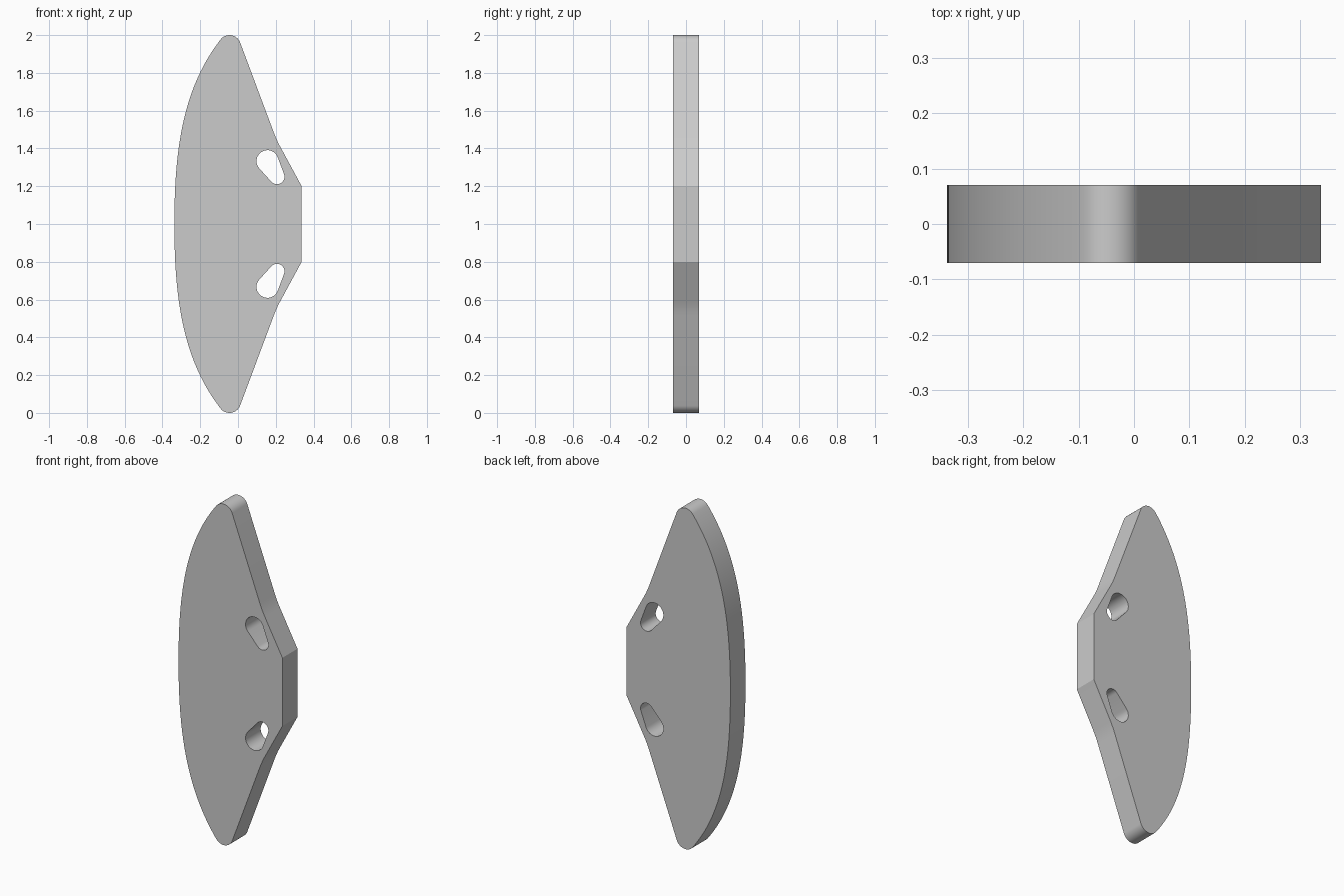
import bpy, bmesh
from math import cos, sin, radians, atan2, acos, hypot, pi
from mathutils import Vector
from mathutils.geometry import interpolate_bezier

cube = bpy.data.objects.get("Cube")
if cube:
    bpy.data.objects.remove(cube)

THICK = 0.14


def arc(cx, cz, r, a0, a1, n):
    """Points on an arc, angles in radians."""
    return [(cx + r * cos(a0 + (a1 - a0) * i / n),
             cz + r * sin(a0 + (a1 - a0) * i / n)) for i in range(n + 1)]


def bezier(p0, p1, p2, p3, n):
    pts = interpolate_bezier(*[Vector((x, z, 0)) for x, z in (p0, p1, p2, p3)], n)
    return [(p.x, p.y) for p in pts]


def tapered_slot(c0, r0, c1, r1, n=20):
    """Outline wrapped around two circles of different radius."""
    dx, dz = c1[0] - c0[0], c1[1] - c0[1]
    a = atan2(dz, dx)
    b = acos((r0 - r1) / hypot(dx, dz))
    return arc(*c0, r0, a + b, a - b + 2 * pi, n) + arc(*c1, r1, a - b, a + b, n)


def mirror(pts):
    return [(x, 2 - z) for x, z in reversed(pts)]


# Upper half outline: flat grip edge, soft concave bend, rounded tip, curved edge
upper = [(0.337, 1.2)]
upper += bezier((0.226, 1.405), (0.211, 1.432), (0.199, 1.459), (0.189, 1.486), 7)
upper += arc(-0.045, 1.94, 0.06, radians(20.4), radians(142), 18)
upper += bezier((-0.095, 1.973), (-0.29, 1.72), (-0.337, 1.4), (-0.337, 1.0), 40)[1:]
outline = upper + mirror(upper)[1:]

# Two tapered through-slots
slot = tapered_slot((0.156, 1.333), 0.058, (0.206, 1.251), 0.04)

bm = bmesh.new()
for loop in (outline, slot, mirror(slot)):
    verts = [bm.verts.new((x, -THICK / 2, z)) for x, z in loop]
    for i, v in enumerate(verts):
        bm.edges.new((v, verts[(i + 1) % len(verts)]))
bmesh.ops.triangle_fill(bm, edges=bm.edges[:], use_beauty=True)

# Thicken the flat profile
ext = bmesh.ops.extrude_face_region(bm, geom=bm.faces[:], use_keep_orig=True)
bmesh.ops.translate(bm, vec=(0, THICK, 0),
                    verts=[g for g in ext["geom"] if isinstance(g, bmesh.types.BMVert)])
bmesh.ops.recalc_face_normals(bm, faces=bm.faces[:])

mesh = bpy.data.meshes.new("curved_plate")
bm.to_mesh(mesh)
bm.free()
plate = bpy.data.objects.new("curved_plate", mesh)
bpy.context.collection.objects.link(plate)

# Plain grey finish
grey = bpy.data.materials.new("light_grey")
grey.use_nodes = True
grey.diffuse_color = (0.6, 0.6, 0.6, 1)
grey.node_tree.nodes["Principled BSDF"].inputs["Base Color"].default_value = (0.6, 0.6, 0.6, 1)
mesh.materials.append(grey)

bpy.ops.object.select_all(action="DESELECT")
plate.select_set(True)
bpy.context.view_layer.objects.active = plate
bpy.ops.object.shade_smooth_by_angle(angle=radians(20))
